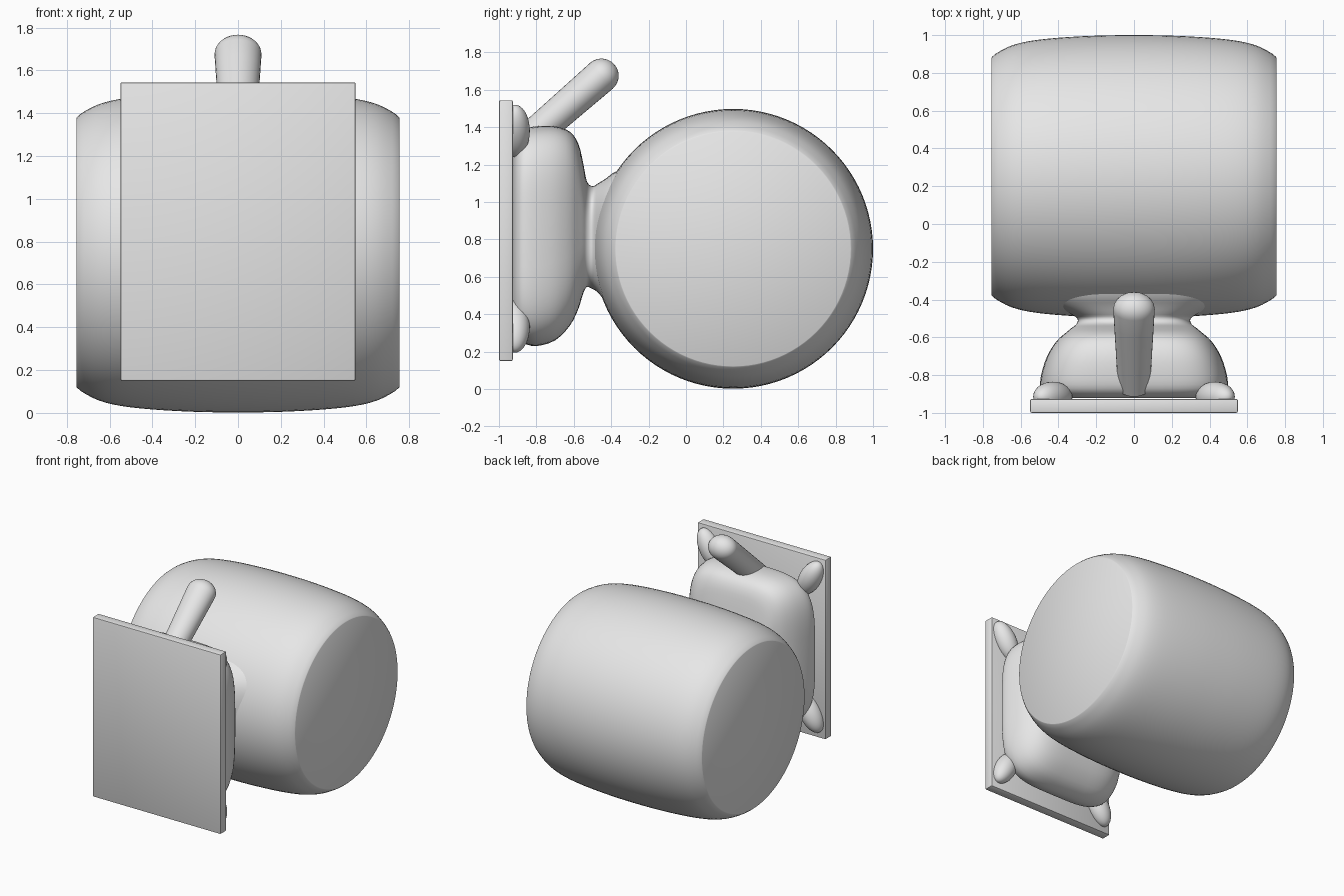
import bpy, bmesh, math
from mathutils import Matrix, Vector

if "Cube" in bpy.data.objects:
    bpy.data.objects.remove(bpy.data.objects["Cube"])

grey = bpy.data.materials.new("light grey")
grey.diffuse_color = (0.8, 0.8, 0.8, 1)
grey.use_nodes = True
grey.node_tree.nodes["Principled BSDF"].inputs["Base Color"].default_value = grey.diffuse_color


def finish(name, bm, angle=35):
    bmesh.ops.recalc_face_normals(bm, faces=bm.faces[:])
    mesh = bpy.data.meshes.new(name)
    bm.to_mesh(mesh)
    bm.free()
    mesh.materials.append(grey)
    ob = bpy.data.objects.new(name, mesh)
    bpy.context.collection.objects.link(ob)
    bpy.ops.object.select_all(action='DESELECT')
    ob.select_set(True)
    bpy.context.view_layer.objects.active = ob
    bpy.ops.object.shade_smooth_by_angle(angle=math.radians(angle))
    return ob


def skin(name, rings, angle=35):
    """Join closed rings of points into a capped tube."""
    bm = bmesh.new()
    loops = [[bm.verts.new(p) for p in ring] for ring in rings]
    n = len(loops[0])
    for a, b in zip(loops, loops[1:]):
        for i in range(n):
            j = (i + 1) % n
            bm.faces.new((a[i], a[j], b[j], b[i]))
    bm.faces.new(loops[0])
    bm.faces.new(loops[-1])
    return finish(name, bm, angle)


def circle(n):
    return [(math.cos(2 * math.pi * i / n), math.sin(2 * math.pi * i / n)) for i in range(n)]


def smooth_rows(rows, steps):
    """Catmull-Rom interpolation of table rows."""
    out = []
    for k in range(len(rows) - 1):
        p0, p1, p2, p3 = (rows[min(max(k + d, 0), len(rows) - 1)] for d in (-1, 0, 1, 2))
        for s in range(steps):
            t = s / steps
            out.append([0.5 * (2 * b + (c - a) * t + (2 * a - 5 * b + 4 * c - d) * t * t
                               + (3 * b - a - 3 * c + d) * t ** 3)
                        for a, b, c, d in zip(p0, p1, p2, p3)])
    return out + [list(rows[-1])]


# Barrel: bulged drum lying along x
half = [(0, 0.748), (0.2, 0.745), (0.4, 0.734), (0.55, 0.717), (0.65, 0.692),
        (0.72, 0.657), (0.748, 0.636), (0.755, 0.628)]
profile = smooth_rows([(-x, r) for x, r in reversed(half[1:])] + half, 3)
skin("barrel", [[(x, 0.252 + r * c, 0.75 + r * s) for c, s in circle(96)]
                for x, r in profile])

# Body and flared neck: rounded rectangles along y
# (y, half width, bottom, top, squareness)
sections = [(-0.922, 0.43, 0.31, 1.31, 4), (-0.905, 0.47, 0.27, 1.355, 4),
            (-0.87, 0.495, 0.245, 1.39, 4), (-0.80, 0.492, 0.23, 1.405, 4),
            (-0.70, 0.46, 0.26, 1.405, 4), (-0.62, 0.41, 0.34, 1.375, 4),
            (-0.575, 0.36, 0.43, 1.31, 3.8), (-0.55, 0.33, 0.51, 1.21, 3.5),
            (-0.53, 0.305, 0.545, 1.11, 3.2), (-0.50, 0.30, 0.535, 1.085, 3),
            (-0.47, 0.35, 0.515, 1.10, 3), (-0.43, 0.43, 0.465, 1.125, 3),
            (-0.39, 0.48, 0.41, 1.155, 3), (-0.34, 0.50, 0.38, 1.18, 3)]
rings = []
for y, w, lo, hi, e in smooth_rows(sections, 3):
    mid, h = (lo + hi) / 2, (hi - lo) / 2
    rings.append([(math.copysign(abs(c) ** (2 / e), c) * w, y,
                   mid + math.copysign(abs(s) ** (2 / e), s) * h) for c, s in circle(80)])
skin("body_and_neck", rings, 60)

# Handle: tapered rod with a round tip, leaning back
start, tip = Vector((0, -0.86, 1.32)), Vector((0, -0.452, 1.675))
axis = (tip - start).normalized()
side = Vector((1, 0, 0))
up = side.cross(axis)
stations = [(start + (tip - start) * t, 0.085 + 0.025 * t, 0.083 + 0.009 * t)
            for t in (0, 0.2, 0.4, 0.6, 0.8, 1)]
for k in range(1, 8):
    a = math.radians(k * 12.5)
    stations.append((tip + axis * 0.092 * math.sin(a), 0.11 * math.cos(a), 0.092 * math.cos(a)))
skin("handle", [[p + side * (c * rx) + up * (s * ry) for c, s in circle(32)]
                for p, rx, ry in stations], 60)

# Front plate with a fine bevel
bm = bmesh.new()
bmesh.ops.create_cube(bm, size=1)
bmesh.ops.transform(bm, verts=bm.verts[:], matrix=Matrix.Translation((0, -0.963, 0.847))
                    @ Matrix.Diagonal((1.1, 0.074, 1.394, 1)))
bmesh.ops.bevel(bm, geom=bm.edges[:], offset=0.008, segments=2, profile=0.5, affect='EDGES')
finish("front_plate", bm)

# Corner feet: rounded limbs running from the body to the plate corners
for sx, side_name in ((-1, "left"), (1, "right")):
    for sz, z, level in ((1, 1.38, "upper"), (-1, 0.335, "lower")):
        bm = bmesh.new()
        bmesh.ops.create_uvsphere(bm, u_segments=32, v_segments=20, radius=1)
        mat = (Matrix.Translation((sx * 0.43, -0.915, z))
               @ Matrix.Rotation(sx * sz * math.radians(30), 4, 'Y')
               @ Matrix.Diagonal((0.08, 0.08, 0.155, 1)))
        bmesh.ops.transform(bm, verts=bm.verts[:], matrix=mat)
        finish(f"{level}_{side_name}_foot", bm, 60)
